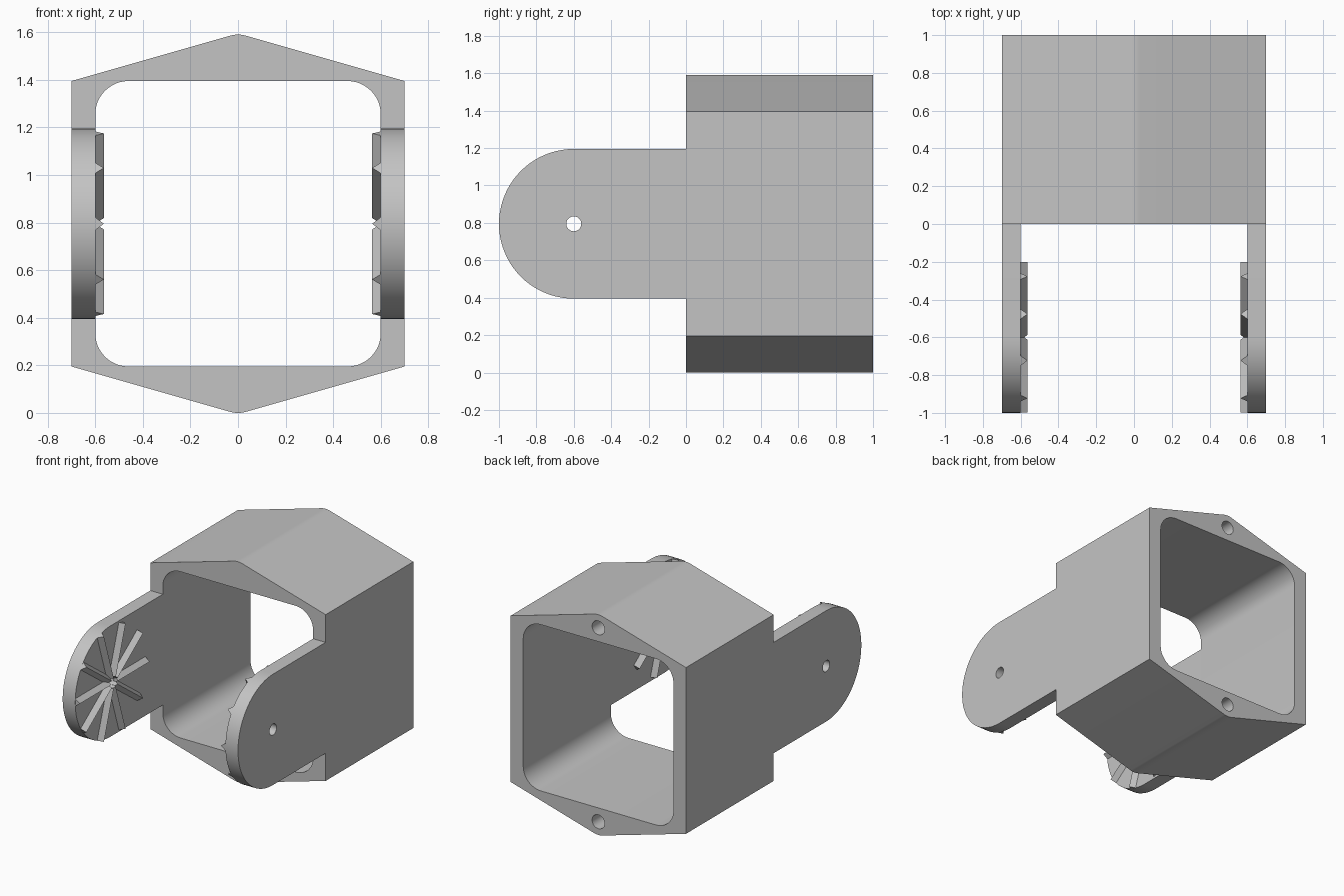
import bpy, bmesh
from math import sin, cos, pi, radians, atan2
from mathutils import Vector

cube = bpy.data.objects.get("Cube")
if cube:
    bpy.data.objects.remove(cube, do_unlink=True)

MID = 0.795          # height of the horizontal centre line
PIVOT_Y = -0.6       # axis of the ears

grey = bpy.data.materials.new("plain_grey")
grey.use_nodes = True
GREY = (0.55, 0.55, 0.55, 1)
grey.diffuse_color = GREY
grey.node_tree.nodes["Principled BSDF"].inputs["Base Color"].default_value = GREY


def arc(cx, cy, r, a0, a1, n):
    return [(cx + r * cos(radians(a0 + (a1 - a0) * i / n)),
             cy + r * sin(radians(a0 + (a1 - a0) * i / n))) for i in range(n + 1)]


def along_y(u, v, w):
    return Vector((u, w, v))


def along_x(u, v, w):
    return Vector((w, u, v))


def add_prism(bm, profile, place, start, end):
    rings = [[bm.verts.new(place(u, v, w)) for u, v in profile] for w in (start, end)]
    bm.faces.new(rings[0])
    bm.faces.new(rings[1][::-1])
    for i in range(len(profile)):
        j = (i + 1) % len(profile)
        bm.faces.new((rings[0][j], rings[0][i], rings[1][i], rings[1][j]))


def finish(name, bm):
    bmesh.ops.recalc_face_normals(bm, faces=bm.faces)
    mesh = bpy.data.meshes.new(name)
    bm.to_mesh(mesh)
    bm.free()
    mesh.materials.append(grey)
    obj = bpy.data.objects.new(name, mesh)
    bpy.context.collection.objects.link(obj)
    return obj


def prism(name, profile, place, start, end):
    bm = bmesh.new()
    add_prism(bm, profile, place, start, end)
    return finish(name, bm)


def cut(obj, cutter):
    cutter.hide_render = True
    mod = obj.modifiers.new("cut", "BOOLEAN")
    mod.operation = "DIFFERENCE"
    mod.solver = "EXACT"
    mod.object = cutter
    bpy.context.view_layer.objects.active = obj
    bpy.ops.object.modifier_apply(modifier=mod.name)
    bpy.data.objects.remove(cutter, do_unlink=True)


def smooth(obj):
    obj.data.shade_smooth()
    obj.data.set_sharp_from_angle(angle=radians(30))


# Housing: six-sided tube with softly rounded ridges
slope = atan2(0.2, 0.7)
tilt = slope * 180 / pi
ridge_r = 0.12
ridge_z = 0.8 - ridge_r / cos(slope)
top = arc(0, MID + ridge_z, ridge_r, 90 - tilt, 90 + tilt, 8)
bottom = arc(0, MID - ridge_z, ridge_r, 270 - tilt, 270 + tilt, 8)
outline = ([(0.7, MID + 0.6)] + top + [(-0.7, MID + 0.6), (-0.7, MID - 0.6)]
           + bottom + [(0.7, MID - 0.6)])
housing = prism("housing", outline, along_y, 0, 1)

# Rounded square opening right through the housing
corner = 0.14
opening = []
for k, (sx, sz) in enumerate(((1, 1), (-1, 1), (-1, -1), (1, -1))):
    opening += arc(sx * (0.6 - corner), MID + sz * (0.6 - corner), corner,
                   90 * k, 90 * k + 90, 12)
cut(housing, prism("opening_cutter", opening, along_y, -0.1, 1.1))

# Blind screw holes in the back face
for sz in (1, -1):
    hole = arc(0, MID + sz * 0.7, 0.05, 0, 360, 32)[:-1]
    cut(housing, prism("screw_cutter", hole, along_y, 0.6, 1.1))
smooth(housing)

# Ears with pivot holes, and a star of triangular ribs on the inner faces
ear_shape = [(0, MID + 0.4)] + arc(PIVOT_Y, MID, 0.4, 90, 270, 40) + [(0, MID - 0.4)]
pivot = arc(PIVOT_Y, MID, 0.04, 0, 360, 32)[:-1]
for side, s in (("left", 1), ("right", -1)):
    ear = prism(side + "_ear", ear_shape, along_x, s * 0.6, s * 0.7)
    cut(ear, prism("pivot_cutter", pivot, along_x, s * 0.5, s * 0.8))
    smooth(ear)

    bm = bmesh.new()
    for i in range(10):
        a = i * pi / 5

        def radial(u, v, r, a=a, s=s):
            return Vector((s * (0.6 - v), PIVOT_Y + r * cos(a) - u * sin(a),
                           MID + r * sin(a) + u * cos(a)))
        add_prism(bm, [(-0.027, 0), (0.027, 0), (0, 0.036)], radial, 0.04, 0.399)
    finish(side + "_ribs", bm)
